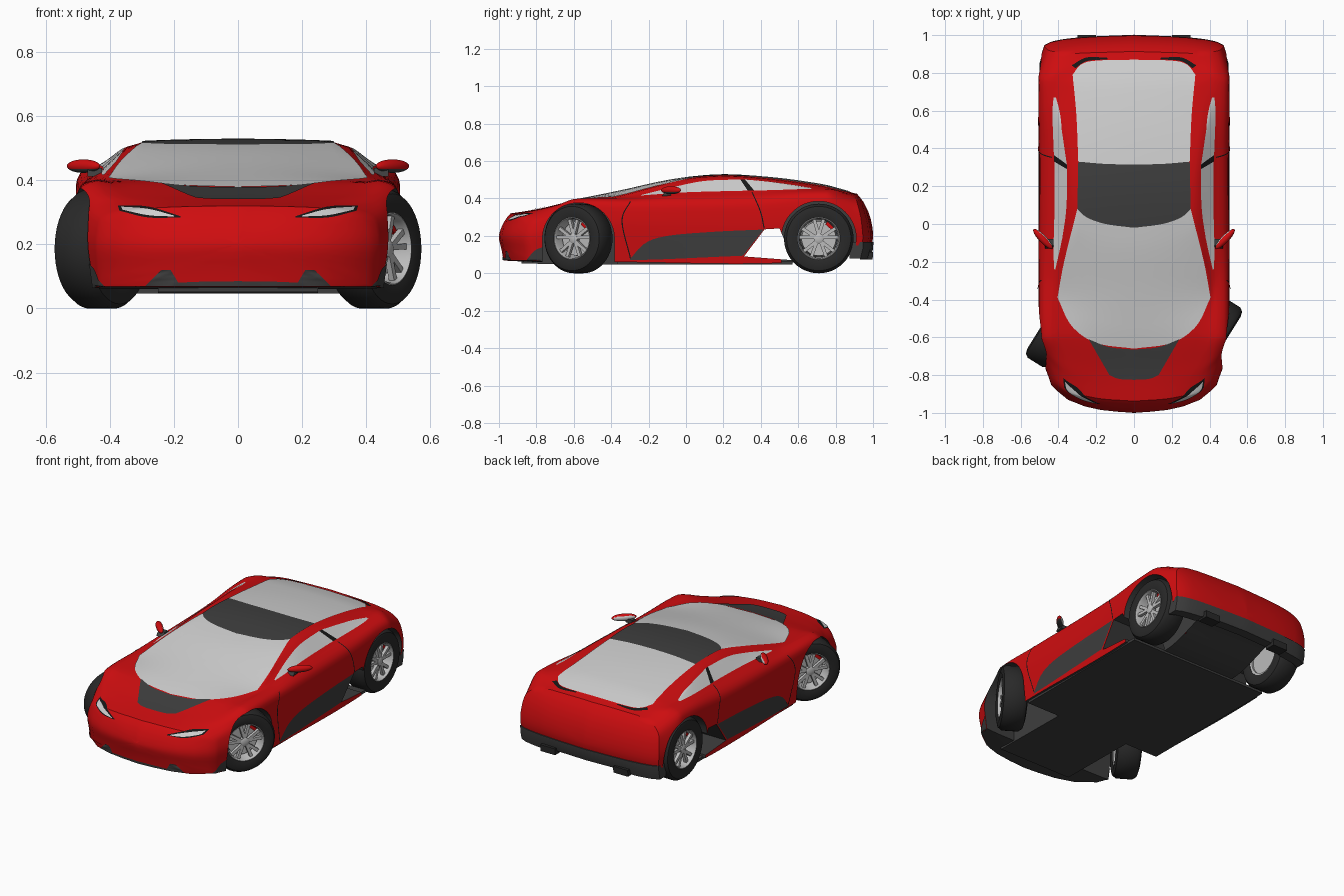
import bpy, bmesh, math
from mathutils import Matrix, Vector
from mathutils.bvhtree import BVHTree

if "Cube" in bpy.data.objects:
    bpy.data.objects.remove(bpy.data.objects["Cube"])


def material(name, *rgb):
    m = bpy.data.materials.new(name)
    m.diffuse_color = (*rgb, 1)
    m.use_nodes = True
    m.node_tree.nodes["Principled BSDF"].inputs["Base Color"].default_value = m.diffuse_color
    return m


RED = material("red_paint", .62, .004, .005)
DARK = material("dark_grey", .048, .048, .048)
TYRE = material("tyre_rubber", .022, .022, .022)
GLASS = material("pale_glass", .63, .63, .63)
SILVER = material("rim_silver", .5, .5, .5)
BLACK = material("black_trim", .008, .008, .008)


def make(name, verts, faces, mats, angle=35, solid=True):
    me = bpy.data.meshes.new(name)
    me.from_pydata(verts, [], faces)
    for m in mats:
        me.materials.append(m)
    if solid:
        bm = bmesh.new()
        bm.from_mesh(me)
        bmesh.ops.recalc_face_normals(bm, faces=bm.faces)
        bm.to_mesh(me)
        bm.free()
    ob = bpy.data.objects.new(name, me)
    bpy.context.collection.objects.link(ob)
    if angle:
        smooth(ob, angle)
    return ob


def smooth(ob, angle):
    bpy.ops.object.select_all(action='DESELECT')
    ob.select_set(True)
    bpy.context.view_layer.objects.active = ob
    bpy.ops.object.shade_smooth_by_angle(angle=math.radians(angle))


def spline(rows, t):
    """Smooth curve through rows of (parameter, values...)."""
    n = len(rows)
    t = min(max(t, rows[0][0]), rows[-1][0])
    i = next(k for k in range(n - 1) if t <= rows[k + 1][0])
    a, b = rows[i], rows[i + 1]
    h = b[0] - a[0]
    u = (t - a[0]) / h

    def slope(k, c):
        p, q = rows[max(k - 1, 0)], rows[min(k + 1, n - 1)]
        return (q[c] - p[c]) / (q[0] - p[0])
    return [(2*u**3 - 3*u*u + 1) * a[c] + (u**3 - 2*u*u + u) * h * slope(i, c)
            + (3*u*u - 2*u**3) * b[c] + (u**3 - u*u) * h * slope(i + 1, c)
            for c in range(1, len(a))]


def prism(name, poly, x0, x1, mat, angle=0):
    n = len(poly)
    verts = [(x, y, z) for x in (x0, x1) for y, z in poly]
    faces = [(i, (i+1) % n, n + (i+1) % n, n + i) for i in range(n)]
    faces += [tuple(range(n)), tuple(range(n, 2*n))]
    return make(name, verts, faces, [mat], angle)


# Body rails: (station, x, z) from roof centre down to sill
centre = [(-1, 0, .32), (-.82, 0, .346), (-.66, 0, .378), (-.35, 0, .44), (-.1, 0, .495), (.1, 0, .521),
          (.25, 0, .525), (.5, 0, .506), (.7, 0, .478), (.86, 0, .45), (1, 0, .425)]
roof_edge = [(-1, .24, .315), (-.82, .33, .35), (-.6, .39, .39), (-.4, .405, .403), (-.2, .372, .452),
             (0, .315, .503), (.2, .297, .519), (.4, .3, .508), (.6, .31, .484), (.8, .325, .452), (1, .3, .42)]
window_top = [(-1, .31, .31), (-.82, .38, .352), (-.6, .41, .394), (-.35, .417, .405), (-.1, .375, .457),
              (.1, .35, .497), (.25, .345, .505), (.45, .37, .49), (.65, .405, .459), (.85, .39, .446), (1, .36, .412)]
belt = [(-1, .36, .303), (-.82, .42, .354), (-.6, .44, .397), (-.3, .432, .404), (-.1, .422, .427),
        (.3, .42, .439), (.65, .43, .449), (.85, .425, .444), (1, .4, .402)]
shoulder = [(-1, .425, .285), (-.85, .475, .34), (-.6, .497, .386), (-.3, .499, .39), (.1, .499, .392),
            (.4, .499, .402), (.65, .502, .428), (.82, .5, .424), (1, .46, .365)]
flank = [(-1, .44, .2), (-.85, .487, .23), (-.6, .507, .26), (.3, .505, .26), (.7, .512, .28), (.9, .508, .26),
         (1, .478, .24)]
sill = [(-1, .43, .068), (-.8, .472, .06), (-.4, .487, .06), (.6, .49, .06), (.9, .49, .14), (1, .47, .15)]
rails = [centre, roof_edge, window_top, belt, shoulder, flank, sill]
steps = [7, 2, 3, 3, 6, 5]

# Rounding of the nose and tail in plan and in profile
nose_plan = [(0, 0), (.2, .02), (.35, .07), (.43, .14), (.5, .22)]
nose_side = [(.06, .025), (.12, .015), (.2, 0), (.28, .03), (.33, .07)]
tail_plan = [(0, 0), (.3, .015), (.45, .04), (.5, .075)]
tail_side = [(.1, .02), (.2, 0), (.3, .015), (.38, .05), (.43, .09)]


def place(x, s, z):
    f = max(0, (-.6 - s) / .4)
    r = max(0, (s - .75) / .25)
    y = s + f * (spline(nose_plan, abs(x))[0] + spline(nose_side, z)[0])
    return (x, y - r * (spline(tail_plan, abs(x))[0] + spline(tail_side, z)[0]), z)


def section(s):
    key = [spline(r, s) for r in rails]
    pts = []
    for k, n in enumerate(steps):
        (xa, za), (xb, zb) = key[k], key[k + 1]
        for i in range(n):
            t = i / n
            pts.append((xa + (xb - xa) * t, za + (zb - za) * (t * t if k == 0 else t)))
    pts.append(tuple(key[-1]))
    for _ in range(3):                       # soften the shoulder
        pts = [p if i < 14 or i == len(pts) - 1 else
               tuple((pts[i-1][c] + 2 * p[c] + pts[i+1][c]) / 4 for c in (0, 1)) for i, p in enumerate(pts)]
    xb, zb = pts[-1]
    pts += [(xb * k, zb) for k in (.75, .5, .25, 0)]
    return pts + [(-x, z) for x, z in pts[-2:0:-1]]


def cap(s):
    return [[place(x * k, s, .2 + (z - .2) * k) for x, z in section(s)] for k in (.05, .2, .4, .6, .8, .93)]


rings = cap(-1) + [[place(x, -1 + i / 40, z) for x, z in section(-1 + i / 40)] for i in range(81)] + cap(1)[::-1]
n = len(rings[0])
faces = [(r*n + i, r*n + (i+1) % n, (r+1)*n + (i+1) % n, (r+1)*n + i)
         for r in range(len(rings) - 1) for i in range(n)]
faces += [tuple(range(n)), tuple(range((len(rings) - 1) * n, len(rings) * n))]
verts = [v for ring in rings for v in ring]
body = make("body_shell", verts, faces, [RED, DARK], 0)
tree = BVHTree.FromPolygons([Vector(v) for v in verts], faces)
for p in body.data.polygons:                 # dark underside
    if p.normal.z < -.6 and p.center.z < .16:
        p.material_index = 1

# Wheel arches and the open side vents
RAD, FRONT_Y, REAR_Y = .186, -.575, .71


def arch(y, r, x0, x1):
    a = [(y + r * math.cos(math.pi * i / 32), .185 + r * math.sin(math.pi * i / 32)) for i in range(33)]
    return prism("arch_cutter", a + [(y - r, -.1), (y + r, -.1)], x0, x1, DARK)


cutters = [arch(y, r, *sx) for y, r in ((FRONT_Y, .192), (REAR_Y, .2)) for sx in ((.25, .7), (-.7, -.25))]
cutters.append(prism("vent_cutter", [(.31, .09), (.42, .235), (.5, .24), (.57, .07)], -.7, .7, DARK))
for c in cutters:
    bpy.context.view_layer.objects.active = body
    mod = body.modifiers.new("cut", 'BOOLEAN')
    mod.object, mod.operation, mod.solver = c, 'DIFFERENCE', 'EXACT'
    mod.material_mode = 'TRANSFER'
    bpy.ops.object.modifier_apply(modifier=mod.name)
    bpy.data.objects.remove(c)
smooth(body, 32)


# Thin plates laid on the body, lofted through 2D curves and mirrored
def plate(name, axis, mat, *curves, nu=14, nv=10, off=.004):
    d = Vector({'x': (-1, 0, 0), 'y': (0, 1, 0), 'z': (0, 0, -1)}[axis])
    verts = []
    lines = [[(i / (len(c) - 1), *p) for i, p in enumerate(c)] for c in curves]
    for j in range(nv + 1):
        for i in range(nu + 1):
            cross = [(k / (len(lines) - 1), *spline(l, i / nu)) for k, l in enumerate(lines)]
            a, b = spline(cross, j / nv)
            o = Vector({'x': (2, a, b), 'y': (a, -2, b), 'z': (a, b, 2)}[axis])
            hit = tree.ray_cast(o, d)[0] or tree.find_nearest(o - d * -1.5)[0]
            verts.append(hit - d * off)
    w, m = nu + 1, len(verts)
    faces = [(j*w + i, j*w + i + 1, j*w + w + i + 1, j*w + w + i) for j in range(nv) for i in range(nu)]
    e1, e2 = verts[1] - verts[0], verts[w * nv + nu] - verts[0]
    if e1.cross(e2).dot(d) > 0:
        faces = [f[::-1] for f in faces]
    verts += [Vector((-v.x, v.y, v.z)) for v in verts]
    faces += [tuple(i + m for i in f[::-1]) for f in faces]
    return make(name, verts, faces, [mat], 40, solid=False)


screen_top = [(0, -.02), (.15, 0), (.25, .035), (.3, .08)]
roof_back = [(0, .315), (.15, .318), (.295, .33)]
plate("windshield", 'z', GLASS, [(0, -.66), (.2, -.63), (.33, -.54), (.405, -.39)],
      [(0, -.35), (.2, -.33), (.37, -.2)], screen_top)
plate("roof_panel", 'z', DARK, screen_top, roof_back)
plate("rear_window", 'z', GLASS, roof_back, [(0, .6), (.15, .595), (.305, .575)],
      [(0, .87), (.2, .865), (.28, .845), (.325, .79)])
plate("hood_panel", 'z', DARK, [(0, -.665), (.13, -.652), (.24, -.61)], [(0, -.825), (.08, -.82), (.13, -.8)])
plate("rear_deck_vent", 'z', BLACK, [(.14, .872), (.25, .862), (.31, .825)], [(.14, .88), (.25, .882), (.33, .84)], nv=3)
plate("side_window_front", 'x', GLASS, [(-.24, .416), (0, .433), (.33, .442)],
      [(-.24, .419), (-.05, .465), (.1, .494), (.29, .502)])
plate("side_window_rear", 'x', GLASS, [(.365, .442), (.5, .446), (.67, .452)],
      [(.315, .502), (.5, .483), (.67, .456)])
plate("door_pillar", 'x', BLACK, [(.33, .442), (.29, .502)], [(.365, .442), (.315, .502)], nv=2)
plate("side_skirt", 'x', DARK, [(-.3, .075), (-.22, .16), (-.1, .2), (.15, .222), (.415, .234)],
      [(-.3, .07), (-.12, .075), (.1, .085), (.305, .094)])
plate("front_corner_trim", 'x', DARK, [(-.85, .075), (-.81, .12), (-.768, .14)], [(-.85, .068), (-.81, .066), (-.768, .064)])
plate("door_gap_front", 'x', BLACK, [(-.3, .385), (-.345, .28), (-.3, .08)], [(-.294, .385), (-.339, .28), (-.294, .08)], nv=1)
plate("door_gap_rear", 'x', BLACK, [(.35, .435), (.395, .33), (.415, .24)], [(.356, .435), (.401, .33), (.421, .24)], nv=1)
plate("headlight_surround", 'y', BLACK, [(.18, .288), (.28, .318), (.375, .322)], [(.18, .284), (.28, .284), (.37, .305)])
plate("headlight", 'y', GLASS, [(.2, .29), (.28, .311), (.365, .318)], [(.2, .287), (.28, .291), (.36, .308)], off=.007)
plate("bumper_fin", 'y', DARK, [(.21, .12), (.235, .12), (.245, .115)], [(.18, .07), (.235, .07), (.29, .07)])
plate("front_lip", 'y', DARK, [(0, .085), (.1, .084), (.2, .08)], [(0, .07), (.1, .07), (.2, .07)], nv=2)

# Floor pan and rear bumper
prism("floor_pan", [(-.37, .046), (.57, .046), (.57, .062), (-.37, .062)], -.475, .475, DARK)
prism("front_floor", [(-.88, .052), (-.37, .046), (-.37, .062), (-.88, .07)], -.25, .25, DARK)
xs = [-.475 + .95 * i / 24 for i in range(25)]
verts = []
for x in xs:
    y = 1.0 - spline(tail_plan, abs(x))[0]
    low = .08 if abs(x) > .3 else .095
    verts += [(x, y - .012, low), (x, y + .0, .13), (x, y + .002, .168), (x, y - .08, .168), (x, y - .07, low)]
faces = [(a*5 + i, a*5 + (i+1) % 5, a*5 + 5 + (i+1) % 5, a*5 + 5 + i) for a in range(24) for i in range(5)]
make("rear_bumper", verts, faces + [tuple(range(5)), tuple(range(120, 125))], [DARK])
for s in (-1, 1):
    prism("exhaust_surround", [(.93, .075), (.998, .075), (1.0, .115), (.93, .115)], s * .2, s * .3, TYRE)


# Wheels
def lathe(name, profile, mat, closed=False, seg=48):
    k = len(profile)
    verts = [(x, r * math.cos(2*math.pi*a/seg), r * math.sin(2*math.pi*a/seg)) for a in range(seg) for x, r in profile]
    faces = [(a*k + i, a*k + (i+1) % k, (a+1) % seg*k + (i+1) % k, (a+1) % seg*k + i)
             for a in range(seg) for i in range(k if closed else k - 1)]
    return make(name, verts, faces, [mat], 35)


def spokes():
    verts, faces = [], []
    for q in range(10):                      # paired spokes fanning out
        a = 2 * math.pi * (q // 2) / 5 + math.pi / 2
        b = a + (.24 if q % 2 else -.24)
        p0 = Vector((0, .015 * math.cos(a), .015 * math.sin(a)))
        p1 = Vector((0, .106 * math.cos(b), .106 * math.sin(b)))
        side = (p1 - p0).cross(Vector((1, 0, 0))).normalized() * .009
        o = len(verts)
        verts += [p + w + Vector((x, 0, 0)) for x in (.035, .054) for p, w in
                  ((p0, -side), (p1, -side), (p1, side), (p0, side))]
        faces += [tuple(o + i for i in f) for f in ((0, 1, 2, 3), (4, 5, 6, 7), (0, 1, 5, 4), (1, 2, 6, 5),
                                                    (2, 3, 7, 6), (3, 0, 4, 7))]
    return make("spokes", verts, faces, [SILVER], 0)


for end, y, steer in (("front", FRONT_Y, -32), ("rear", REAR_Y, 0)):
    for side, x, turn in (("right", .425, 0), ("left", -.425, 180)):
        place_m = Matrix.Translation((x, y, RAD)) @ Matrix.Rotation(math.radians(steer + turn), 4, 'Z')
        parts = [
            lathe("tyre", [(-.066, .113), (-.074, .145), (-.066, .172), (-.046, RAD), (.046, RAD), (.066, .172),
                           (.074, .145), (.066, .113)], TYRE, True),
            lathe("rim", [(.064, .118), (.068, .11), (.056, .104), (-.06, .1), (-.064, .116)], SILVER),
            lathe("brake_disc", [(.012, .001), (.014, .092), (-.05, .099), (-.05, .001)], SILVER),
            lathe("hub", [(.03, .026), (.056, .026), (.06, .018), (.06, .001)], SILVER, seg=20),
            prism("brake_caliper", [(.035, .075), (.07, .045), (.085, .055), (.045, .092)], .01, .032, RED),
            spokes()]
        for p in parts:
            p.name = f"{end}_{side}_{p.name}"
            p.matrix_world = place_m

# Door mirrors
for s in (1, -1):
    bm = bmesh.new()
    bmesh.ops.create_uvsphere(bm, u_segments=24, v_segments=14, radius=1)
    for f in bm.faces:
        c = f.calc_center_median()
        f.smooth = True
        f.material_index = 2 if c.y > .55 and abs(c.z) < .7 else 1 if c.z < -.35 else 0
    bmesh.ops.transform(bm, verts=bm.verts, matrix=Matrix.Translation((.482, -.08, .444))
                        @ Matrix.Rotation(math.radians(46), 4, 'Z') @ Matrix.Diagonal((.072, .02, .021, 1)))
    if s < 0:
        bmesh.ops.scale(bm, vec=(-1, 1, 1), verts=bm.verts)
        bmesh.ops.reverse_faces(bm, faces=bm.faces)
    me = bpy.data.meshes.new("door_mirror")
    bm.to_mesh(me)
    bm.free()
    for m in (RED, DARK, GLASS):
        me.materials.append(m)
    bpy.context.collection.objects.link(bpy.data.objects.new("door_mirror", me))
    prism("mirror_foot", [(-.13, .412), (-.08, .416), (-.08, .438), (-.11, .438)], s * .425, s * .47, DARK)
